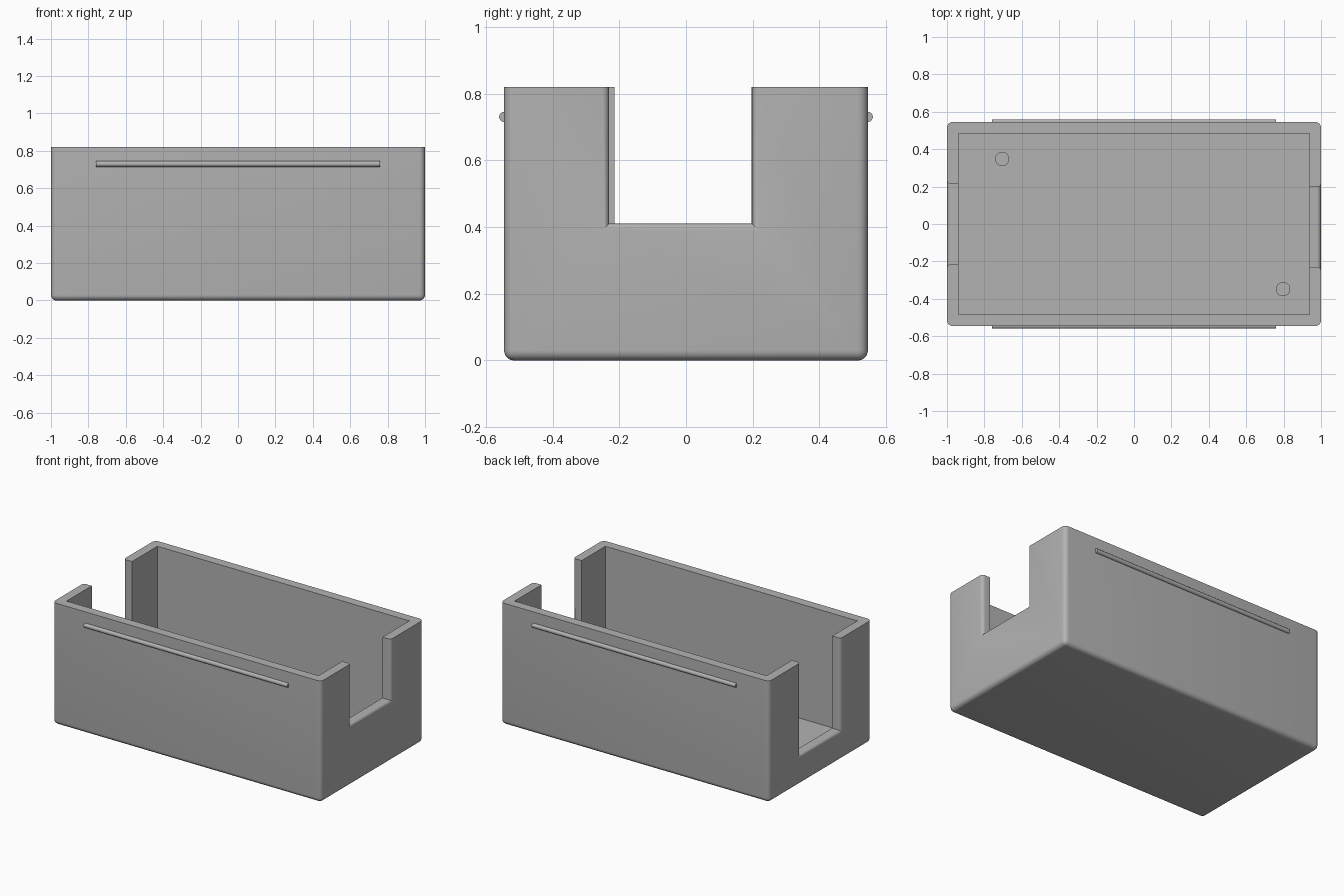
import bpy
import bmesh
from math import radians
from mathutils import Matrix, Vector

cube = bpy.data.objects.get("Cube")
if cube:
    bpy.data.objects.remove(cube, do_unlink=True)

HALF_X, HALF_Y, HEIGHT = 1.0, 0.545, 0.82
WALL, FLOOR = 0.062, 0.05
CORNER, LIP = 0.03, 0.022

grey = bpy.data.materials.new("plain grey")
grey.use_nodes = True
colour = (0.45, 0.45, 0.45, 1)
grey.diffuse_color = colour
grey.node_tree.nodes["Principled BSDF"].inputs["Base Color"].default_value = colour


def add_object(name, bm):
    mesh = bpy.data.meshes.new(name)
    bm.to_mesh(mesh)
    bm.free()
    mesh.materials.append(grey)
    obj = bpy.data.objects.new(name, mesh)
    bpy.context.collection.objects.link(obj)
    return obj


def box(low, high):
    bm = bmesh.new()
    low, high = Vector(low), Vector(high)
    size = high - low
    bmesh.ops.create_cube(bm, size=1, matrix=Matrix.Translation((low + high) / 2)
                          @ Matrix.Diagonal((*size, 1)))
    return bm


def cylinder(name, radius, length, matrix):
    bm = bmesh.new()
    bmesh.ops.create_cone(bm, cap_ends=True, segments=32, radius1=radius,
                          radius2=radius, depth=length, matrix=matrix)
    return add_object(name, bm)


def smooth(obj):
    bpy.ops.object.select_all(action='DESELECT')
    obj.select_set(True)
    bpy.context.view_layer.objects.active = obj
    bpy.ops.object.shade_smooth_by_angle(angle=radians(35))


# Outer shell, rounded everywhere except the flat top rim
bm = box((-HALF_X, -HALF_Y, 0), (HALF_X, HALF_Y, HEIGHT))
edges = [e for e in bm.edges if any(v.co.z < 0.01 for v in e.verts)]
bmesh.ops.bevel(bm, geom=edges, offset=CORNER, segments=6, profile=0.5, affect='EDGES')
tray = add_object("tray", bm)

# Inner cavity and the two end openings, the left one shallow and the right one deep
ix, iy = HALF_X - WALL, HALF_Y - WALL
cutters = [
    ("cavity_cutter", (-ix, -iy, FLOOR), (ix, iy, 1)),
    ("left_opening_cutter", (0.8, -0.23, 0.41), (1.2, 0.197, 1.1)),
    ("right_opening_cutter", (-1.2, -0.215, 0.2), (-0.8, 0.213, 1.1)),
]
for name, low, high in cutters:
    cutter = add_object(name, box(low, high))
    cutter.hide_render = True
    cutter.hide_viewport = True
    mod = tray.modifiers.new(name, 'BOOLEAN')
    mod.operation = 'DIFFERENCE'
    mod.solver = 'EXACT'
    mod.object = cutter

depsgraph = bpy.context.evaluated_depsgraph_get()
tray.data = bpy.data.meshes.new_from_object(tray.evaluated_get(depsgraph))
tray.modifiers.clear()
for name, low, high in cutters:
    bpy.data.objects.remove(bpy.data.objects[name], do_unlink=True)

# Round the outer lip of each opening
bm = bmesh.new()
bm.from_mesh(tray.data)
bmesh.ops.dissolve_limit(bm, angle_limit=radians(1), verts=bm.verts, edges=bm.edges)
lip = [e for e in bm.edges
       if all(abs(v.co.x) > HALF_X - 0.001 and abs(v.co.y) < 0.3 for v in e.verts)
       and len(e.link_faces) == 2 and e.calc_face_angle(0) > 1]
bmesh.ops.bevel(bm, geom=lip, offset=LIP, segments=5, profile=0.5, affect='EDGES')
bm.to_mesh(tray.data)
bm.free()
smooth(tray)

# Snap ridges along the front and back walls
for side, name in ((-1, "front_ridge"), (1, "back_ridge")):
    place = Matrix.Translation((0, side * HALF_Y, 0.73)) @ Matrix.Rotation(radians(90), 4, 'Y')
    smooth(cylinder(name, 0.015, 1.516, place))

# Locating pegs on the floor
for x, y, name in ((-0.705, 0.348, "back_peg"), (0.797, -0.348, "front_peg")):
    smooth(cylinder(name, 0.038, 0.12, Matrix.Translation((x, y, FLOOR + 0.05))))
